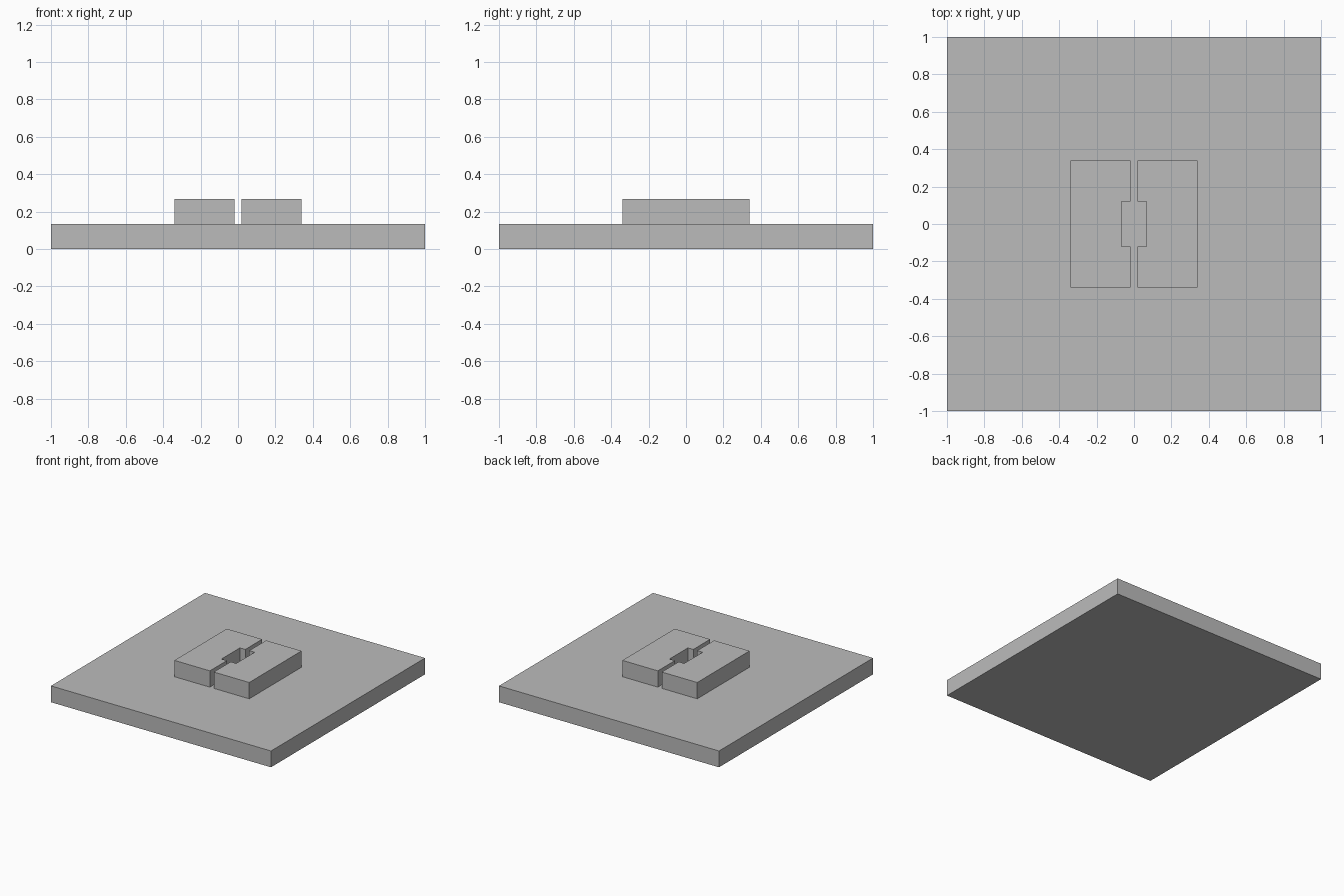
import bpy, bmesh

if "Cube" in bpy.data.objects:
    bpy.data.objects.remove(bpy.data.objects["Cube"])

grey = bpy.data.materials.new("plain grey")
grey.diffuse_color = (0.5, 0.5, 0.5, 1)
grey.use_nodes = True
grey.node_tree.nodes["Principled BSDF"].inputs["Base Color"].default_value = grey.diffuse_color


def extrude_outline(name, outline, z0, z1):
    """Make a solid prism from a counter-clockwise outline."""
    bm = bmesh.new()
    face = bm.faces.new([bm.verts.new((x, y, z0)) for x, y in outline])
    top = bmesh.ops.extrude_face_region(bm, geom=[face], use_keep_orig=True)
    verts = [g for g in top["geom"] if isinstance(g, bmesh.types.BMVert)]
    bmesh.ops.translate(bm, verts=verts, vec=(0, 0, z1 - z0))
    bmesh.ops.recalc_face_normals(bm, faces=bm.faces)
    mesh = bpy.data.meshes.new(name)
    bm.to_mesh(mesh)
    bm.free()
    mesh.materials.append(grey)
    obj = bpy.data.objects.new(name, mesh)
    bpy.context.collection.objects.link(obj)
    return obj


BASE_TOP, BLOCK_TOP = 0.134, 0.268
GAP, NOTCH, OUTER = 0.018, 0.067, 0.34   # x distances from the middle
NOTCH_Y = 0.12

# Square base slab
extrude_outline("base_slab", [(-1, -1), (1, -1), (1, 1), (-1, 1)], 0, BASE_TOP)

# Two facing blocks, each notched on its inner side
half = [(GAP, -OUTER), (OUTER, -OUTER), (OUTER, OUTER), (GAP, OUTER),
        (GAP, NOTCH_Y), (NOTCH, NOTCH_Y), (NOTCH, -NOTCH_Y), (GAP, -NOTCH_Y)]
for name, side in (("right_block", 1), ("left_block", -1)):
    extrude_outline(name, [(side * x, y) for x, y in half][::side], BASE_TOP, BLOCK_TOP)
